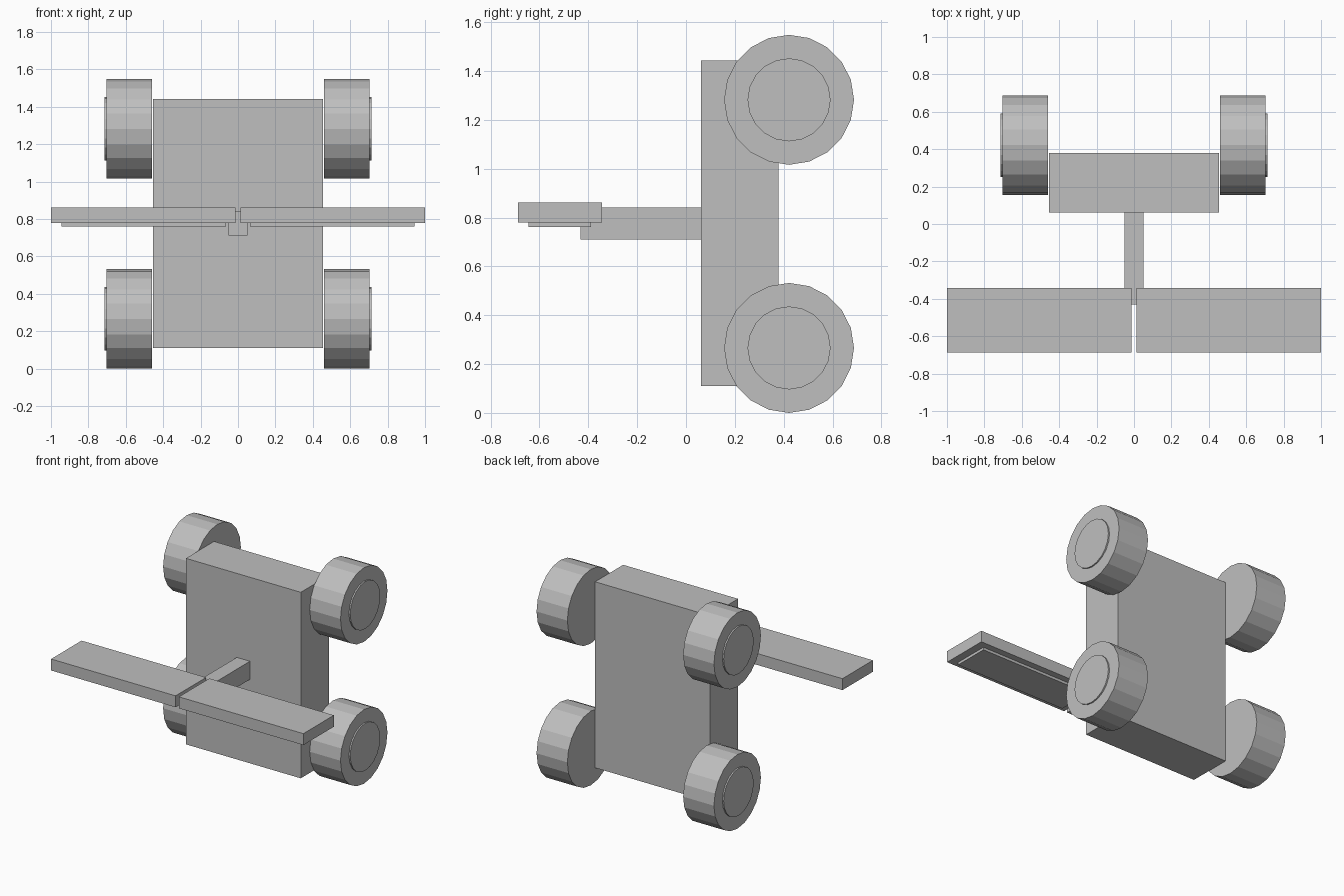
import bpy, bmesh, math
from mathutils import Matrix, Vector

if "Cube" in bpy.data.objects:
    bpy.data.objects.remove(bpy.data.objects["Cube"])

grey = bpy.data.materials.new("plain grey")
grey.diffuse_color = (0.52, 0.52, 0.52, 1)
grey.use_nodes = True
grey.node_tree.nodes["Principled BSDF"].inputs["Base Color"].default_value = grey.diffuse_color


def finish(name, bm):
    mesh = bpy.data.meshes.new(name)
    bm.to_mesh(mesh)
    bm.free()
    mesh.materials.append(grey)
    bpy.context.collection.objects.link(bpy.data.objects.new(name, mesh))


def box(name, x, y, z):
    """Box given by its (min, max) range on each axis."""
    bm = bmesh.new()
    lo, hi = (Vector(c) for c in zip(x, y, z))
    bmesh.ops.create_cube(bm, size=1, matrix=Matrix.Translation((lo + hi) / 2)
                          @ Matrix.Diagonal((*(hi - lo), 1)))
    finish(name, bm)


def disc(name, radius, x, y, z):
    """Twenty-sided cylinder lying along x."""
    bm = bmesh.new()
    bmesh.ops.create_cone(bm, cap_ends=True, segments=20, radius1=radius, radius2=radius,
                          depth=x[1] - x[0],
                          matrix=Matrix.Translation((sum(x) / 2, y, z))
                          @ Matrix.Rotation(math.pi / 2, 4, 'Y'))
    finish(name, bm)


# upright body and the arm reaching forward from it
box("body", (-0.455, 0.455), (0.061, 0.379), (0.11, 1.443))
box("arm", (-0.052, 0.052), (-0.431, 0.061), (0.711, 0.841))

for side, s in (("left", -1), ("right", 1)):
    def span(a, b):
        return tuple(sorted((s * a, s * b)))

    # paddle with a thin plate below
    box(side + "_paddle", span(0.013, 1.0), (-0.688, -0.343), (0.78, 0.862))
    box(side + "_paddle_plate", span(0.064, 0.944), (-0.644, -0.389), (0.761, 0.78))

    # wheels with raised outer hubs
    for level, z in (("lower", 0.266), ("upper", 1.282)):
        disc(f"{level}_{side}_wheel", 0.266, span(0.459, 0.703), 0.422, z)
        disc(f"{level}_{side}_hub", 0.17, span(0.69, 0.713), 0.422, z)
